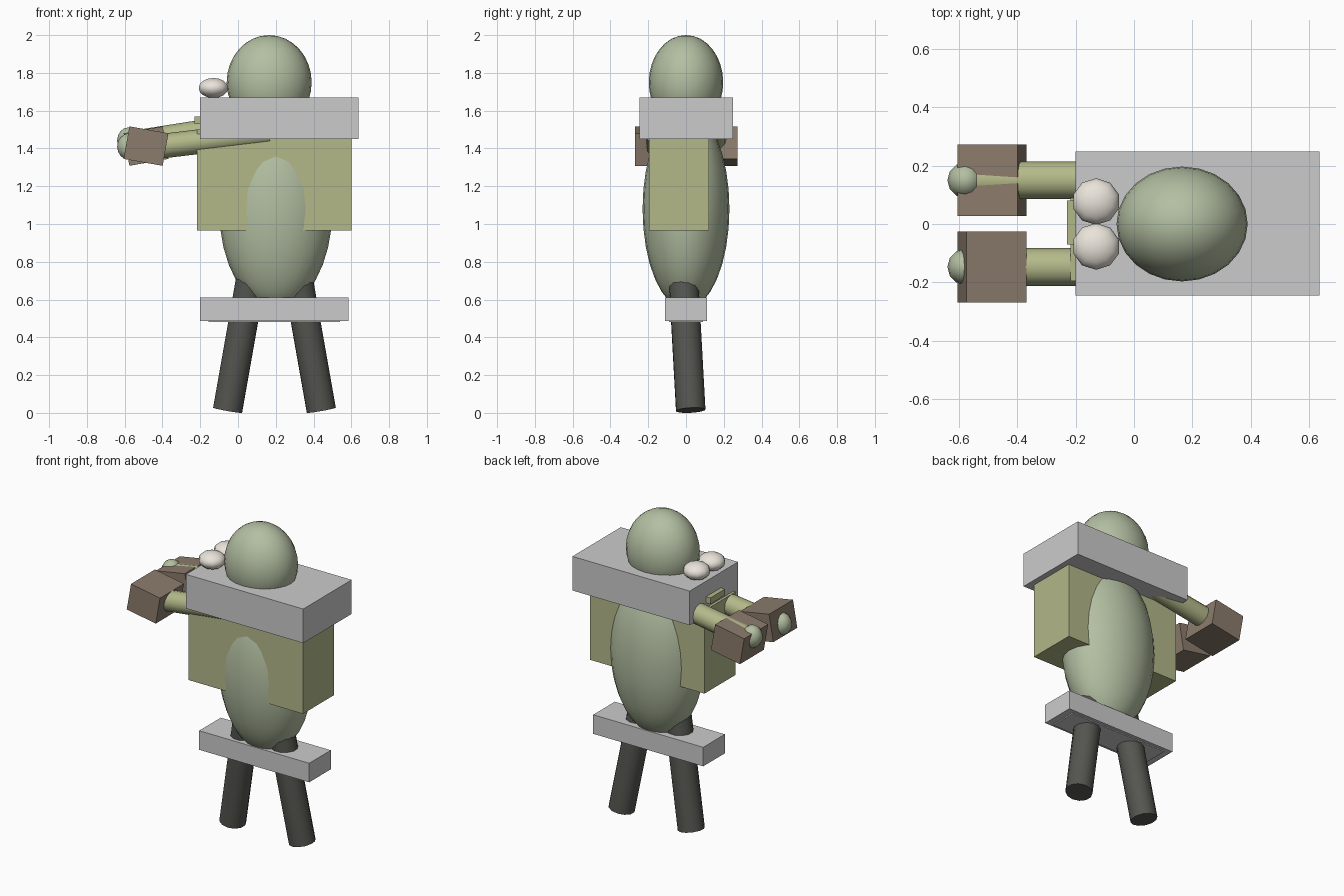
import bpy
from math import radians
from mathutils import Vector

if "Cube" in bpy.data.objects:
    bpy.data.objects.remove(bpy.data.objects["Cube"])


def material(name, r, g, b):
    m = bpy.data.materials.new(name)
    m.diffuse_color = (r, g, b, 1)
    m.use_nodes = True
    m.node_tree.nodes["Principled BSDF"].inputs["Base Color"].default_value = m.diffuse_color
    return m


skin = material("skin", 0.45, 0.52, 0.36)
cloth = material("cloth", 0.45, 0.48, 0.25)
leather = material("leather", 0.26, 0.20, 0.15)
trousers = material("trousers", 0.09, 0.09, 0.08)
ivory = material("ivory", 0.82, 0.77, 0.70)


def finish(name, mat, smooth=False):
    ob = bpy.context.object
    ob.name = name
    if mat:
        ob.data.materials.append(mat)
    if smooth:
        bpy.ops.object.shade_smooth_by_angle(angle=radians(40))
    return ob


def box(name, lo, hi, mat=None, tilt=0):
    """Box between two corners, tilted about the y axis."""
    lo, hi = Vector(lo), Vector(hi)
    bpy.ops.mesh.primitive_cube_add(size=1, location=(lo + hi) / 2,
                                    rotation=(0, radians(tilt), 0))
    bpy.context.object.scale = hi - lo
    return finish(name, mat)


def ball(name, centre, radii, mat, segments=24, rings=16):
    bpy.ops.mesh.primitive_uv_sphere_add(segments=segments, ring_count=rings,
                                         radius=1, location=centre)
    bpy.context.object.scale = radii
    return finish(name, mat, True)


def rod(name, a, b, radius, mat, sides=12):
    a, b = Vector(a), Vector(b)
    d = b - a
    bpy.ops.mesh.primitive_cylinder_add(vertices=sides, radius=radius, depth=d.length,
                                        location=(a + b) / 2)
    bpy.context.object.rotation_euler = d.to_track_quat('Z', 'Y').to_euler()
    return finish(name, mat, True)


# Head, torso and eyes (the figure looks toward -x)
ball("head", (0.165, 0, 1.75), (0.225, 0.197, 0.25), skin)
ball("torso", (0.2, 0, 1.08), (0.30, 0.23, 0.53), skin)
for side, s in (("near", -1), ("far", 1)):
    ball(side + "_eye", (-0.13, s * 0.077, 1.72), (0.082, 0.08, 0.053), ivory, 10, 8)

# Clothing
box("shoulder_slab", (-0.2, -0.245, 1.45), (0.637, 0.248, 1.67))
box("jacket", (-0.2, -0.195, 0.965), (0.6, 0.122, 1.5), cloth)
box("jacket_front_panel", (-0.217, -0.195, 0.965), (-0.2, 0.122, 1.5), cloth)
box("collar_clasp", (-0.23, -0.07, 1.53), (-0.15, 0.08, 1.57), cloth)
box("belt", (-0.2, -0.11, 0.487), (0.585, 0.11, 0.61))
box("belt_lining", (-0.155, -0.09, 0.48), (0.54, 0.09, 0.59))

# Legs splay outward
for side, s in (("left", -1), ("right", 1)):
    rod(side + "_leg", (0.193 + s * 0.248, 0.025, 0.014),
        (0.193 + s * 0.12, -0.015, 0.74), 0.08, trousers)

# Arms reach forward, each ending in a glove block with a knuckle
for side, y, z_hand, z_back, tilt, z_knuckle in (
        ("near", -0.147, 1.397, 1.48, 10, 1.41),
        ("far", 0.15, 1.433, 1.543, -10, 1.442)):
    rod(side + "_arm", (-0.53, y, z_hand), (0.165, y, z_back), 0.065, cloth)
    box(side + "_glove", (-0.592, y - 0.122, 1.325), (-0.382, y + 0.122, 1.50),
        leather, tilt)
    ball(side + "_knuckle", (-0.578, y, z_knuckle), (0.062, 0.062, 0.07), skin, 12, 8)
